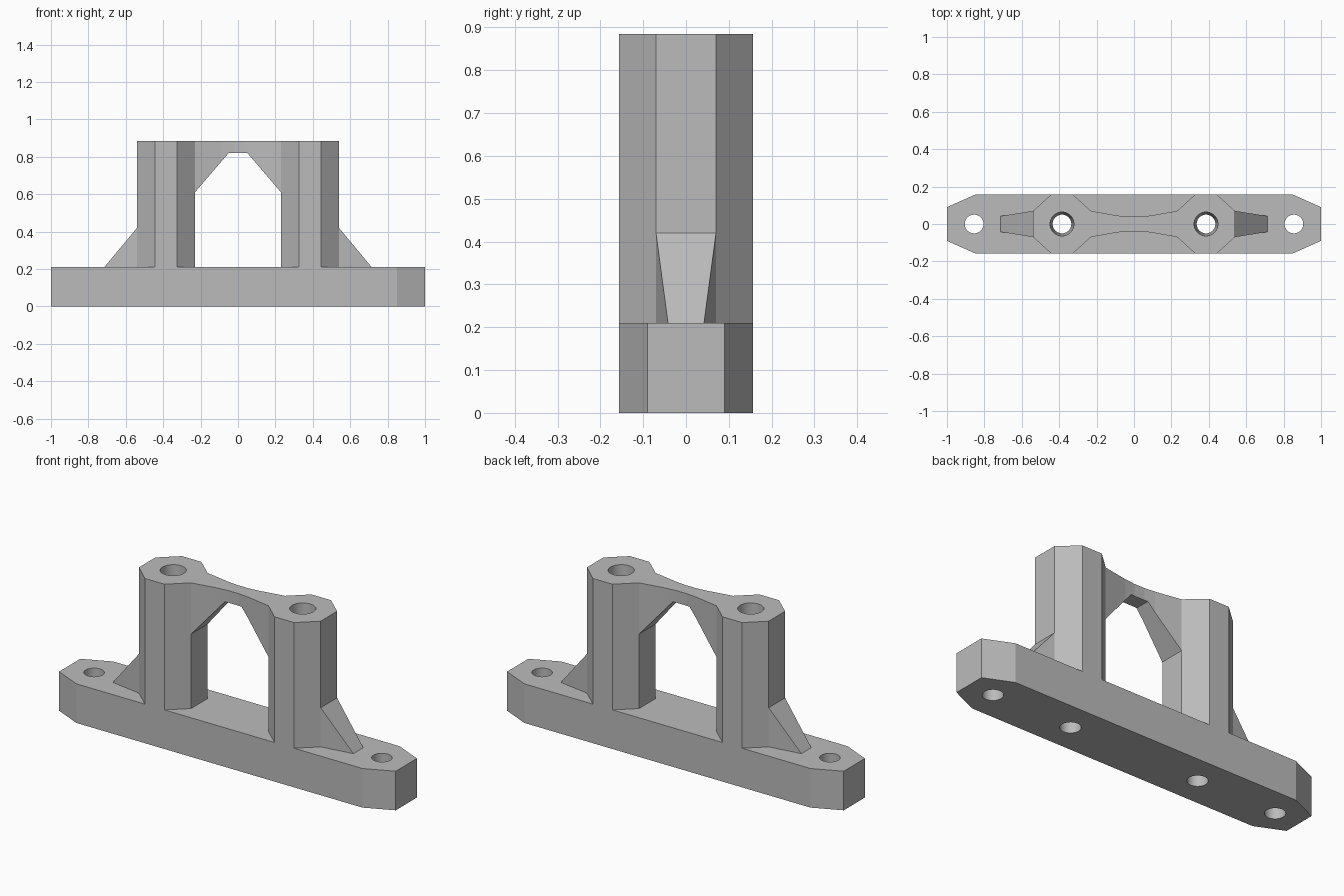
import bpy, bmesh, math
from mathutils import Vector

cube = bpy.data.objects.get("Cube")
if cube:
    bpy.data.objects.remove(cube, do_unlink=True)

grey = bpy.data.materials.new("plain grey")
grey.use_nodes = True
colour = (0.5, 0.5, 0.5, 1)
grey.diffuse_color = colour
grey.node_tree.nodes["Principled BSDF"].inputs["Base Color"].default_value = colour

BASE_TOP, TOP = 0.21, 0.885
POST_X, HOLE_X = 0.385, 0.855
HALF_DEPTH = 0.157


def finish(bm, name):
    bmesh.ops.recalc_face_normals(bm, faces=bm.faces)
    mesh = bpy.data.meshes.new(name)
    bm.to_mesh(mesh)
    bm.free()
    mesh.materials.append(grey)
    obj = bpy.data.objects.new(name, mesh)
    bpy.context.collection.objects.link(obj)
    return obj


def prism(name, points, direction):
    """Extrude a closed outline of 3D points along a vector."""
    bm = bmesh.new()
    face = bm.faces.new([bm.verts.new(p) for p in points])
    out = bmesh.ops.extrude_face_region(bm, geom=[face])
    moved = [v for v in out["geom"] if isinstance(v, bmesh.types.BMVert)]
    bmesh.ops.translate(bm, verts=moved, vec=Vector(direction))
    return finish(bm, name)


def bore(name, x, z0, z1, r0, r1):
    bm = bmesh.new()
    bmesh.ops.create_cone(bm, cap_ends=True, segments=40, radius1=r0,
                          radius2=r1, depth=z1 - z0)
    bmesh.ops.translate(bm, verts=bm.verts, vec=(x, 0, (z0 + z1) / 2))
    return finish(bm, name)


def cut(obj, cutters):
    """Subtract the cutters, apply, and remove them."""
    for c in cutters:
        mod = obj.modifiers.new("cut", "BOOLEAN")
        mod.operation = "DIFFERENCE"
        mod.solver = "EXACT"
        mod.object = c
    bpy.context.view_layer.update()
    graph = bpy.context.evaluated_depsgraph_get()
    mesh = bpy.data.meshes.new_from_object(obj.evaluated_get(graph))
    obj.modifiers.clear()
    obj.data = mesh
    for c in cutters:
        bpy.data.objects.remove(c, do_unlink=True)


def smooth_bores(obj):
    bpy.ops.object.select_all(action="DESELECT")
    obj.select_set(True)
    bpy.context.view_layer.objects.active = obj
    bpy.ops.object.shade_smooth_by_angle(angle=math.radians(20))


def octagon(cx, half_x, flat_x, flat_y, z):
    """Plan with chamfered corners."""
    quarter = [(half_x, flat_y), (flat_x, HALF_DEPTH)]
    right = [(x, -y) for x, y in reversed(quarter)] + quarter
    left = [(-x, -y) for x, y in right]
    return [(cx + x, y, z) for x, y in right + left]


# Base bar with four through holes
base = prism("base_bar", octagon(0, 1.0, 0.85, 0.09, 0), (0, 0, BASE_TOP))
cut(base, [bore("base_hole_cutter", x, -0.1, BASE_TOP + 0.1, 0.05, 0.05)
           for x in (-HOLE_X, -POST_X, POST_X, HOLE_X)])
smooth_bores(base)

for side, label in ((1, "left"), (-1, "right")):
    # Octagonal post with a slightly tapered bore
    post = prism(label + "_post",
                 octagon(side * POST_X, 0.155, 0.058, 0.07, BASE_TOP),
                 (0, 0, TOP - BASE_TOP))
    cut(post, [bore("post_bore_cutter", side * POST_X,
                    BASE_TOP - 0.01, TOP + 0.01, 0.05, 0.064)])
    smooth_bores(post)

    # Tapered gusset on the outer face of the post
    bm = bmesh.new()
    for x, y, z in ((0.54, 0.07, BASE_TOP), (0.54, 0.07, 0.42),
                    (0.715, 0.042, BASE_TOP)):
        for s in (-1, 1):
            bm.verts.new((side * x, s * y, z))
    bmesh.ops.convex_hull(bm, input=bm.verts)
    bmesh.ops.dissolve_limit(bm, angle_limit=0.01, verts=bm.verts, edges=bm.edges)
    finish(bm, label + "_gusset")

# Waisted bridge between the posts, cut underneath by an angular arch
waist = [(-0.23, 0.07), (-0.09, 0.045), (-0.03, 0.039)]
front = [(x, -y) for x, y in waist] + [(-x, -y) for x, y in reversed(waist)]
plan = front + [(-x, -y) for x, y in front]
bridge = prism("bridge", [(x, y, 0.58) for x, y in plan], (0, 0, TOP - 0.58))
arch = [(-0.29, 0.54), (-0.05, 0.82), (0.05, 0.82), (0.29, 0.54)]
cut(bridge, [prism("arch_cutter", [(x, -0.3, z) for x, z in arch], (0, 0.6, 0))])
